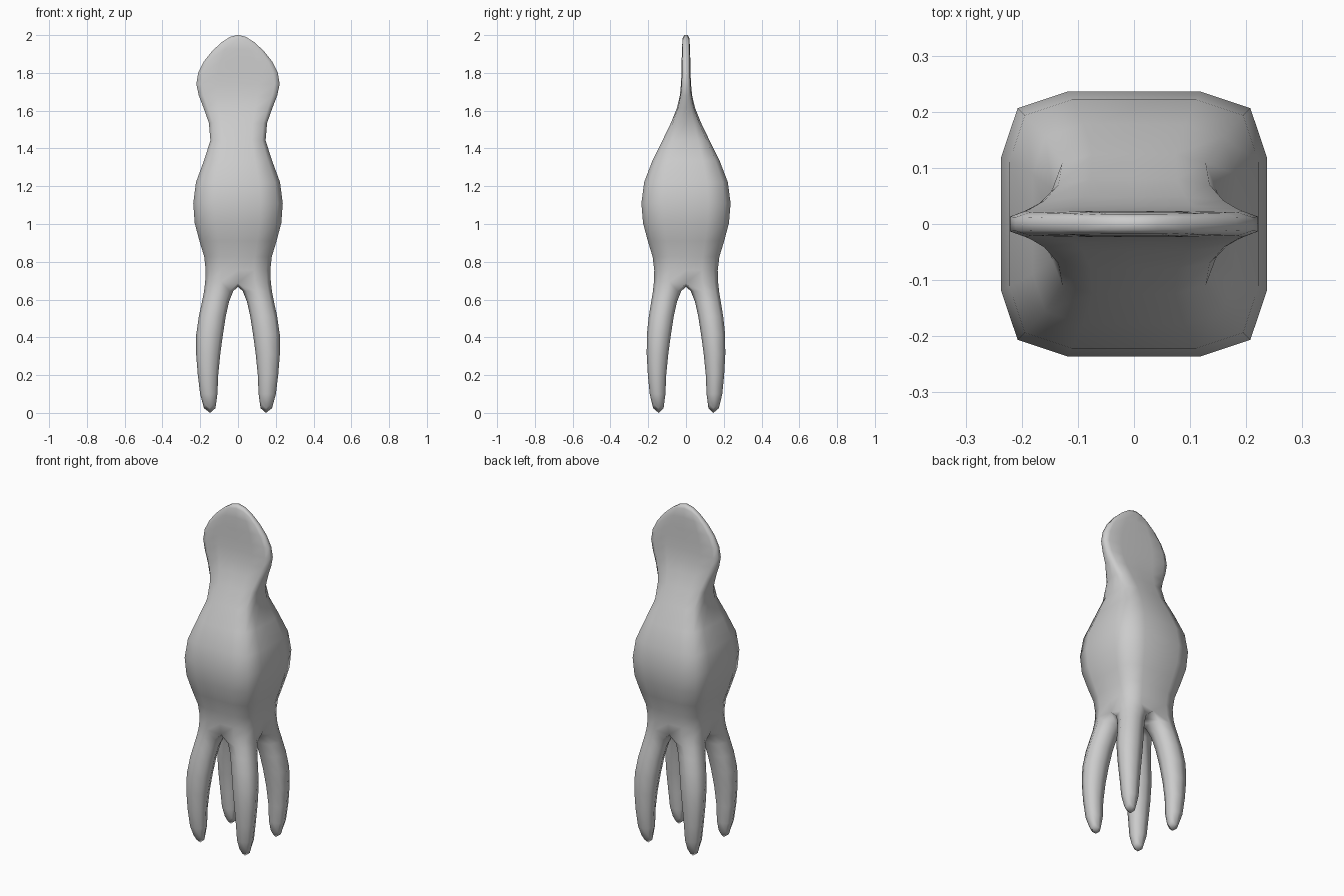
import bpy, bmesh

if "Cube" in bpy.data.objects:
    bpy.data.objects.remove(bpy.data.objects["Cube"])

# Control cage cross-sections, bottom to top: z, half width, half depth
BODY = [
    (0.69, 0.172, 0.168),
    (0.82, 0.170, 0.168),
    (1.00, 0.238, 0.236),
    (1.22, 0.236, 0.236),
    (1.45, 0.125, 0.120),
    (1.62, 0.183, 0.040),
    (1.74, 0.232, 0.025),
    (1.86, 0.190, 0.023),
    (1.97, 0.085, 0.020),
]
# Leg sections, top to bottom: z, inner, outer x, outer y
LEG = [
    (0.60, 0.050, 0.187, 0.182),
    (0.42, 0.080, 0.228, 0.212),
    (0.20, 0.108, 0.215, 0.204),
    (0.00, 0.110, 0.186, 0.180),
]
RING = [(1, 1), (0, 1), (-1, 1), (-1, 0), (-1, -1), (0, -1), (1, -1), (1, 0)]

bm = bmesh.new()


def bridge(a, b):
    n = len(a)
    for i in range(n):
        bm.faces.new((a[i], a[(i + 1) % n], b[(i + 1) % n], b[i]))


def quadrants(ring, centre):
    """Four quads around the centre, each starting at its outer corner."""
    return [(ring[i], ring[(i + 1) % 8], centre, ring[i - 1]) for i in range(0, 8, 2)]


# Body, neck and flat head
rings = [[bm.verts.new((u * w, v * d, z)) for u, v in RING] for z, w, d in BODY]
for lower, upper in zip(rings, rings[1:]):
    bridge(lower, upper)

# Rounded crown of the head
for i in (1, 5):
    rings[-1][i].co.z = 2.01
crown = bm.verts.new((0, 0, 2.012))
for quad in quadrants(rings[-1], crown):
    bm.faces.new(quad)

# Four tapered legs growing out of the underside
crotch = bm.verts.new((0, 0, BODY[0][0]))
for quad in quadrants(rings[0], crotch):
    sx = 1 if quad[0].co.x > 0 else -1
    sy = 1 if quad[0].co.y > 0 else -1
    outer = [(abs(v.co.x) > 0.01, abs(v.co.y) > 0.01) for v in quad]
    prev = list(quad)
    for z, inn, ox, oy in LEG:
        cur = [bm.verts.new((sx * (ox if u else inn), sy * (oy if v else inn), z))
               for u, v in outer]
        bridge(prev, cur)
        prev = cur
    bm.faces.new(prev)

bmesh.ops.recalc_face_normals(bm, faces=bm.faces[:])
for f in bm.faces:
    f.smooth = True

mesh = bpy.data.meshes.new("four_legged_body")
bm.to_mesh(mesh)
bm.free()
obj = bpy.data.objects.new("four_legged_body", mesh)
bpy.context.collection.objects.link(obj)

# One level of smoothing keeps the faceted silhouette
sub = obj.modifiers.new("smooth", 'SUBSURF')
sub.levels = sub.render_levels = 1
sub.use_limit_surface = False
